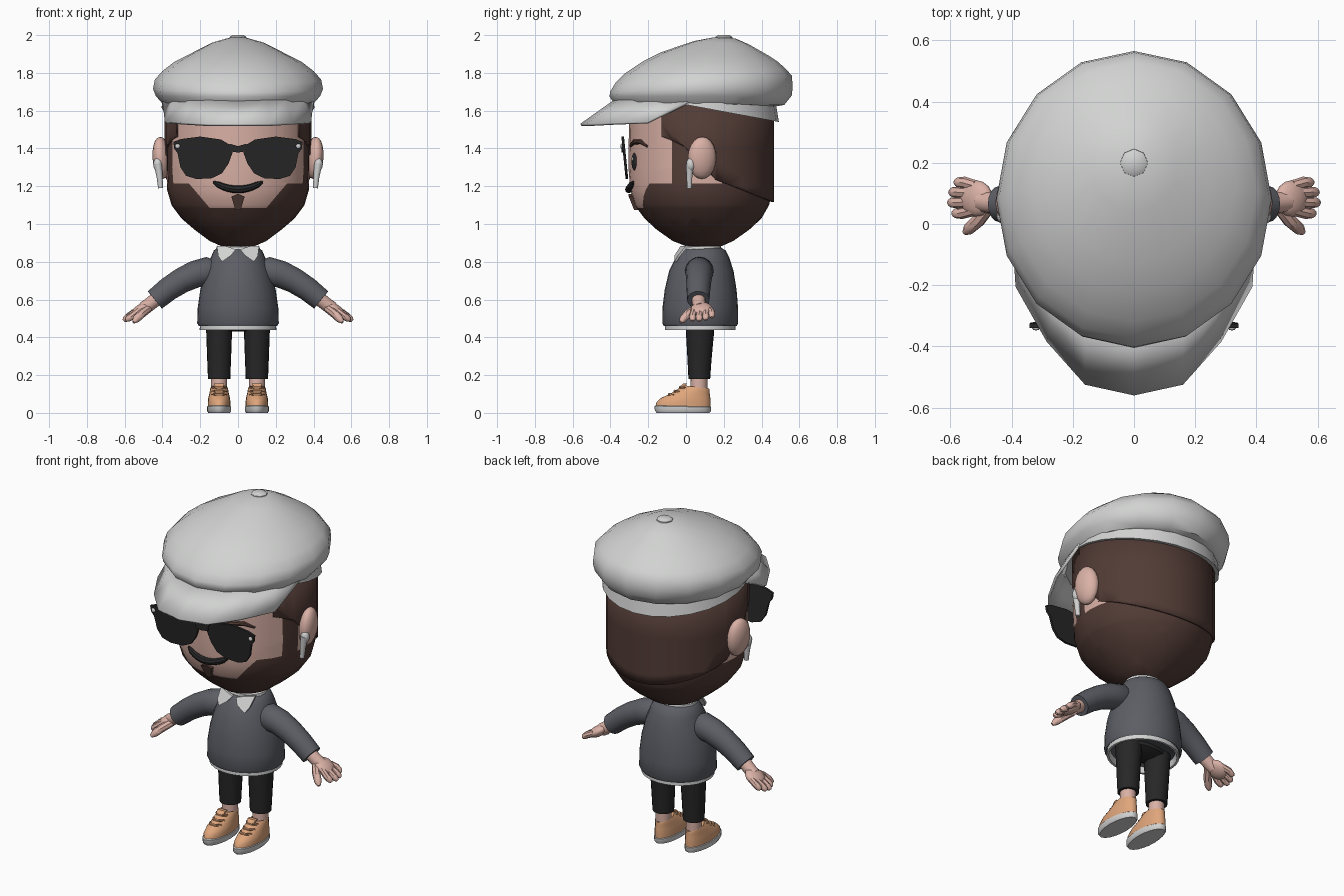
import bpy, bmesh, math
from mathutils import Vector, Euler

def mat(name, rgb):
    m = bpy.data.materials.new(name)
    m.diffuse_color = (*rgb, 1)
    return m

SKIN = mat("skin", (0.70, 0.44, 0.38))
HAIR = mat("brown_hair", (0.085, 0.045, 0.037))
LIGHT = mat("light_grey", (0.64, 0.65, 0.64))
KNIT = mat("slate_knit", (0.108, 0.112, 0.13))
BLACK = mat("black", (0.02, 0.02, 0.021))
TAN = mat("tan_leather", (0.74, 0.38, 0.20))

def add(name, bm, *mats):
    bmesh.ops.recalc_face_normals(bm, faces=bm.faces[:])
    me = bpy.data.meshes.new(name)
    bm.to_mesh(me)
    bm.free()
    ob = bpy.data.objects.new(name, me)
    bpy.context.collection.objects.link(ob)
    for m in mats:
        me.materials.append(m)
    return ob

def loft_bm(rings, seg=24, x=0, caps=True):
    """Rings are (half width, front y, back y, front z, back z)."""
    bm = bmesh.new()
    loops = []
    for rx, yf, yb, zf, zb in rings:
        loop = []
        for i in range(seg):
            a = 2 * math.pi * i / seg + math.pi / 2
            t = (math.sin(a) + 1) / 2
            loop.append(bm.verts.new((x + rx * math.cos(a), yf + (yb - yf) * t, zf + (zb - zf) * t)))
        loops.append(loop)
    for a, b in zip(loops, loops[1:]):
        for i in range(seg):
            j = (i + 1) % seg
            bm.faces.new((a[i], a[j], b[j], b[i]))
    if caps:
        bm.faces.new(loops[0])
        bm.faces.new(loops[-1])
    return bm

def loft(name, rings, m, seg=24, x=0, caps=True):
    return add(name, loft_bm(rings, seg, x, caps), m)

def cut(bm, co, no):
    bmesh.ops.bisect_plane(bm, geom=bm.verts[:] + bm.edges[:] + bm.faces[:], plane_co=co, plane_no=no)

def ball(name, loc, size, m, rot=(0, 0, 0), seg=16):
    bm = bmesh.new()
    bmesh.ops.create_uvsphere(bm, u_segments=seg, v_segments=seg // 2 + 2, radius=1)
    r = Euler(rot).to_matrix()
    for v in bm.verts:
        v.co = r @ Vector([c * s for c, s in zip(v.co, size)]) + Vector(loc)
    return add(name, bm, m)

def tube(name, pts, radii, m, seg=12):
    """Round tube through points, with a radius at each point."""
    bm = bmesh.new()
    pts = [Vector(p) for p in pts]
    loops = []
    for k, (p, r) in enumerate(zip(pts, radii)):
        d = (pts[min(k + 1, len(pts) - 1)] - pts[max(k - 1, 0)]).normalized()
        u = d.cross(Vector((0, 1, 0)) if abs(d.y) < 0.8 else Vector((0, 0, 1))).normalized()
        w = d.cross(u)
        loops.append([bm.verts.new(p + r * (math.cos(2 * math.pi * i / seg) * u + math.sin(2 * math.pi * i / seg) * w))
                      for i in range(seg)])
    for a, b in zip(loops, loops[1:]):
        for i in range(seg):
            j = (i + 1) % seg
            bm.faces.new((a[i], a[j], b[j], b[i]))
    bm.faces.new(loops[0])
    bm.faces.new(loops[-1])
    return add(name, bm, m)

def plate(name, pts, depth, m):
    """Flat outline of 3D points pushed back along y."""
    bm = bmesh.new()
    f = bm.faces.new([bm.verts.new(p) for p in pts])
    ext = bmesh.ops.extrude_face_region(bm, geom=[f])
    bmesh.ops.translate(bm, vec=(0, depth, 0), verts=[g for g in ext["geom"] if isinstance(g, bmesh.types.BMVert)])
    return add(name, bm, m)

def face_y(x, out=0.0):
    return 0.077 - 0.382 * math.sqrt(max(0, 1 - (x / 0.38) ** 2)) - out

# Head, with the beard coloured below a cut line
bm = loft_bm([(rx, yf, yb, z, z) for rx, yf, yb, z in [
    (.375, -.30, .455, 1.70), (.38, -.305, .458, 1.3), (.375, -.295, .457, 1.18), (.352, -.272, .44, 1.10),
    (.30, -.22, .40, 1.03), (.23, -.155, .335, .97), (.15, -.07, .25, .91), (.07, .02, .17, .875)]], 32)
for co, no in [((0, -.075, 0), (0, 1, 0)), ((0, .03, 0), (0, 1, 0)), ((0, .19, 0), (0, 1, 0)),
               ((0, 0, 1.215), (0, 0, 1)), ((0, 0, 1.085), (0, 0, 1)),
               ((.15, 0, 1.085), (.13, 0, -.11)), ((-.15, 0, 1.085), (-.13, 0, -.11))]:
    cut(bm, co, no)
for f in bm.faces:
    c = f.calc_center_median()
    line = 1.085 + .13 * min(1, max(0, (abs(c.x) - .15) / .11))
    skin = c.z > line and c.y < -.075 or c.z > 1.215 and .03 < c.y < .19
    f.material_index = 0 if skin else 1
add("head", bm, SKIN, HAIR)

# Hair shell, trimmed along a stepped side line
bm = loft_bm([(.388, -.31, .466, z, z) for z in (1.66, 1.4, 1.2, 1.08)], 32, caps=False)
edge = [(-.13, 1.47), (-.01, 1.41), (.16, 1.235), (.47, 1.115)]
cut(bm, (0, -.13, 0), (0, 1, 0))
for (y0, z0), (y1, z1) in zip(edge, edge[1:]):
    cut(bm, (0, y0, 0), (0, 1, 0))
    cut(bm, (0, y0, z0), (0, z0 - z1, y1 - y0))
def below(c):
    if c.y < edge[0][0]:
        return True
    for (y0, z0), (y1, z1) in zip(edge, edge[1:]):
        if c.y <= y1:
            return c.z < z0 + (z1 - z0) * (c.y - y0) / (y1 - y0)
    return False
bmesh.ops.delete(bm, geom=[f for f in bm.faces if below(f.calc_center_median())], context='FACES')
hair = add("hair", bm, HAIR)
thick = hair.modifiers.new("thickness", 'SOLIDIFY')
thick.thickness = 0.014

# Flat cap: crown, band, brim, button
loft("cap_crown", [(.05, .14, .26, 1.987, 1.983), (.14, .04, .335, 1.968, 1.95), (.255, -.13, .44, 1.91, 1.89),
                   (.335, -.23, .485, 1.86, 1.86), (.40, -.32, .53, 1.80, 1.82), (.44, -.375, .56, 1.745, 1.785),
                   (.45, -.402, .565, 1.70, 1.73), (.435, -.405, .56, 1.675, 1.68), (.40, -.385, .52, 1.645, 1.63),
                   (.37, -.29, .46, 1.66, 1.62)], LIGHT, 16)
loft("cap_band", [(.395, -.30, .475, 1.72, 1.64), (.405, -.315, .492, 1.69, 1.54), (.385, -.30, .466, 1.69, 1.545)], LIGHT, 24, caps=False)
outer = [(0, -.56, 1.53), (.16, -.525, 1.53), (.285, -.385, 1.535), (.387, -.205, 1.54), (.40, .01, 1.645)]
inner = [(0, -.37, 1.665), (.16, -.345, 1.665), (.26, -.27, 1.665), (.34, -.15, 1.665), (.39, .01, 1.67)]
def both(row):
    return [(-x, y, z) for x, y, z in row[:0:-1]] + row
bm = bmesh.new()
o = [bm.verts.new(p) for p in both(outer)]
n = [bm.verts.new(p) for p in both(inner)]
for i in range(len(o) - 1):
    bm.faces.new((o[i], o[i + 1], n[i + 1], n[i]))
brim = add("cap_brim", bm, LIGHT)
brim.modifiers.new("thickness", 'SOLIDIFY').thickness = 0.015
loft("cap_button", [(.047, .153, .247, 1.97, 1.97), (.045, .155, .245, 1.99, 1.99), (.03, .17, .23, 2, 2)], LIGHT, 8)

# Mouth and chin patch
xs = [-.13 + .26 * i / 10 for i in range(11)]
tube("mouth", [(x, face_y(x, -.002), 1.183 + .04 * (x / .13) ** 2) for x in xs],
     [.006] + [.014 + .006 * (1 - (x / .13) ** 2) for x in xs[1:-1]] + [.006], BLACK, 8)
plate("chin_patch", [(-.035, -.303, 1.145), (0, -.305, 1.16), (.035, -.303, 1.145), (.014, -.275, 1.075), (-.014, -.275, 1.075)], .035, HAIR)

# Sunglasses bridge
plate("glasses_bridge", [(-.045, -.342, 1.425), (0, -.342, 1.412), (.045, -.342, 1.425),
                         (.04, -.342, 1.385), (0, -.342, 1.378), (-.04, -.342, 1.385)], .014, BLACK)

lens = [(.028, 1.41), (.09, 1.447), (.2, 1.463), (.30, 1.45), (.342, 1.435), (.338, 1.40), (.32, 1.375), (.305, 1.30),
        (.275, 1.255), (.22, 1.238), (.14, 1.242), (.085, 1.268), (.05, 1.32), (.028, 1.38)]
for s, side in ((1, "left"), (-1, "right")):
    # Face details
    plate("lens_" + side, [(s * x, -.342 + (1.46 - z) * .1, z) for x, z in lens], .014, BLACK)
    ball("rivet_" + side, (s * .32, -.34, 1.412), (.013, .008, .013), LIGHT, seg=8)
    ball("eye_" + side, (s * .145, -.272, 1.33), (.03, .012, .047), BLACK, (0, 0, s * .42))
    ball("eye_glint_" + side, (s * .152, -.283, 1.345), (.008, .005, .011), LIGHT, (0, 0, s * .42), 8)
    tube("eyebrow_" + side, [(s * x, face_y(x, -.002), z) for x, z in ((.09, 1.415), (.15, 1.435), (.21, 1.435), (.255, 1.41))],
         (.009, .014, .013, .006), HAIR, 8)
    # Ear and earbud
    ball("ear_" + side, (s * .405, .085, 1.35), (.046, .077, .112), SKIN, (0, s * .08, s * .2))
    ball("earbud_" + side, (s * .425, .025, 1.315), (.024, .024, .035), LIGHT)
    tube("earbud_stem_" + side, [(s * .425, .02, 1.32), (s * .415, .018, 1.25), (s * .41, .018, 1.19)], (.022, .016, .013), LIGHT, 10)
    # Collar flap
    plate("collar_flap_" + side, [(s * .012, -.035, .865), (s * .06, -.03, .882), (s * .112, .0, .885),
                                  (s * .105, -.045, .83), (s * .085, -.062, .80), (s * .035, -.06, .835)], .014, LIGHT)
    # Sleeve, hand and fingers
    tube("sleeve_" + side, [(s * .10, .07, .745), (s * .16, .07, .75), (s * .23, .07, .733), (s * .30, .068, .70),
                            (s * .37, .066, .655), (s * .44, .065, .598)],
         (.05, .076, .072, .067, .063, .059), KNIT, 16)
    tube("wrist_" + side, [(s * .42, .065, .613), (s * .47, .07, .573), (s * .50, .075, .552)], (.037, .036, .036), SKIN)
    ball("palm_" + side, (s * .515, .083, .545), (.062, .06, .03), SKIN, (0, s * .6, 0))
    for k, (y, tx, tz) in enumerate(((.035, .592, .488), (.07, .606, .487), (.104, .602, .492), (.136, .585, .505))):
        y0 = .085 + (y - .085) * .8
        tube(f"finger_{side}_{k}", [(s * .52, y0, .545), (s * (tx - .03), y, tz + .024), (s * (tx - .008), y, tz + .008), (s * tx, y, tz)],
             (.018, .019, .016, .007), SKIN, 8)
    tube("thumb_" + side, [(s * .475, .055, .552), (s * .51, .01, .525), (s * .54, -.017, .495), (s * .553, -.028, .48)],
         (.022, .023, .02, .009), SKIN, 8)
    # Trouser leg and ankle
    x = s * .1
    loft("trouser_leg_" + side, [(.072, -.005, .152, .50, .50), (.068, 0, .148, .42, .42), (.063, .008, .135, .28, .28),
                                 (.059, .013, .128, .18, .18), (.045, .03, .112, .18, .18)], BLACK, 20, x)
    loft("ankle_" + side, [(.043, .025, .113, .20, .20), (.043, .022, .113, .10, .10)], SKIN, 16, x)
    # Shoe: sole, upper, opening rim, laces
    loft("sole_" + side, [(.057, -.155, .125, 0, 0), (.064, -.165, .131, .012, .008), (.064, -.167, .132, .036, .03),
                          (.058, -.16, .128, .04, .034)], LIGHT, 20, x)
    loft("shoe_" + side, [(.06, -.161, .129, .03, .025), (.06, -.157, .13, .055, .06), (.057, -.135, .128, .078, .085),
                          (.051, -.085, .125, .10, .11), (.047, -.035, .125, .132, .125), (.043, -.005, .122, .145, .128),
                          (.034, .012, .11, .12, .11)], TAN, 20, x)
    for k, (y, z) in enumerate(((-.095, .098), (-.065, .115), (-.035, .136))):
        tube(f"lace_{side}_{k}", [(x - .036, y + .03, z - .004), (x - .018, y + .005, z), (x + .018, y + .005, z), (x + .036, y + .03, z - .004)],
             (.006, .008, .008, .006), TAN, 6)
    plate("tongue_" + side, [(x - .022, -.035, .135), (x + .022, -.035, .135), (x + .026, -.015, .155), (x - .026, -.015, .155)], .02, TAN)

# Sweater, shirt hem, collar, neck and hips
loft("sweater", [(.19, -.10, .25, .475, .475), (.208, -.118, .268, .46, .46), (.216, -.125, .276, .475, .475),
                 (.213, -.124, .275, .56, .56), (.20, -.113, .268, .65, .65), (.172, -.09, .252, .75, .75),
                 (.145, -.055, .23, .82, .82), (.128, -.025, .21, .86, .86), (.105, 0, .185, .875, .875)], KNIT, 28)
loft("shirt_hem", [(.20, -.11, .26, .49, .49), (.203, -.112, .262, .44, .44), (.19, -.10, .25, .44, .44), (.18, -.09, .24, .48, .48)], LIGHT, 28)
loft("shirt_collar", [(.118, -.022, .19, .84, .86), (.114, -.012, .185, .878, .885), (.09, .01, .165, .885, .885)], LIGHT, 20)
loft("neck", [(.075, .01, .16, .85, .85), (.075, .01, .16, .92, .92)], SKIN, 16)
loft("hips", [(.165, -.02, .17, .52, .52), (.16, -.01, .16, .455, .455), (.08, .03, .12, .43, .43)], BLACK, 20)

# Smooth shading with sharp edges kept
for ob in bpy.context.scene.objects:
    ob.select_set(True)
    bpy.context.view_layer.objects.active = ob
bpy.ops.object.shade_smooth_by_angle(angle=math.radians(42))
